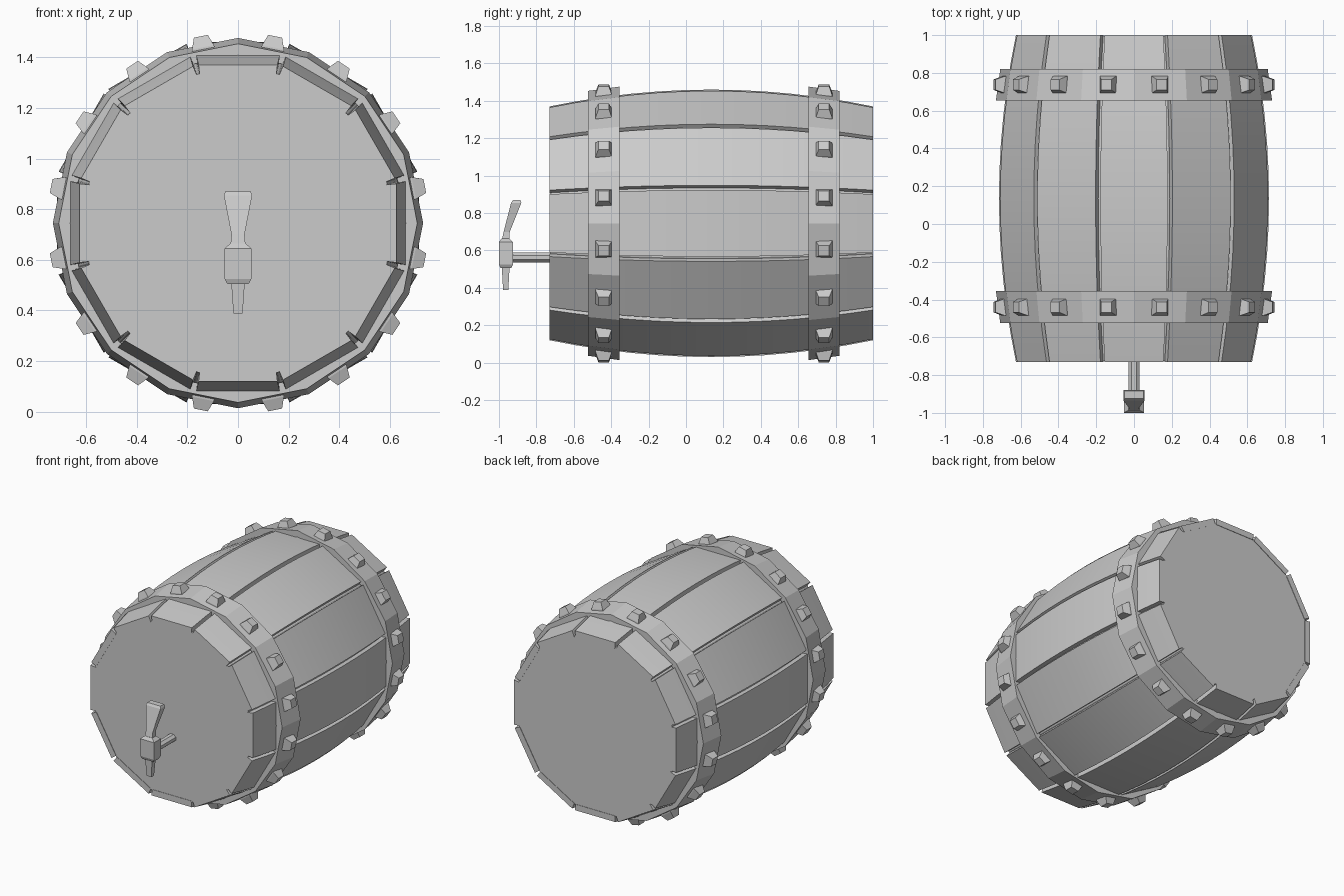
import bpy, bmesh, math
from mathutils import Vector

if "Cube" in bpy.data.objects:
    bpy.data.objects.remove(bpy.data.objects["Cube"])

CZ = 0.745            # barrel axis height
Y0, Y1 = -0.73, 1.0   # barrel ends
YM, HALF = (Y0 + Y1) / 2, (Y1 - Y0) / 2
SEG = 12


def loft(name, rings, closed=False, smooth=False):
    """Skin a list of equal-length point rings; cap the ends unless closed."""
    bm = bmesh.new()
    vs = [[bm.verts.new(p) for p in r] for r in rings]
    n = len(rings[0])
    pairs = list(zip(vs, vs[1:])) + ([(vs[-1], vs[0])] if closed else [])
    for a, b in pairs:
        for i in range(n):
            j = (i + 1) % n
            bm.faces.new((a[i], a[j], b[j], b[i]))
    if not closed:
        bm.faces.new(vs[0])
        bm.faces.new(vs[-1])
    bmesh.ops.recalc_face_normals(bm, faces=bm.faces)
    me = bpy.data.meshes.new(name)
    bm.to_mesh(me)
    bm.free()
    ob = bpy.data.objects.new(name, me)
    bpy.context.collection.objects.link(ob)
    if smooth:
        bpy.ops.object.select_all(action='DESELECT')
        ob.select_set(True)
        bpy.context.view_layer.objects.active = ob
        bpy.ops.object.shade_smooth_by_angle(angle=math.radians(12))
    return ob


def around(ang, t, y, r):
    """Point at radius r and tangent offset t on the side facing ang."""
    s, c = math.sin(ang), math.cos(ang)
    return Vector((r * s + t * c, y, CZ + r * c - t * s))


def bulge(y):
    return 0.715 - 0.09 * ((y - YM) / HALF) ** 2


def rect(x, ya, yb, z):
    return [(-x, ya, z), (x, ya, z), (x, yb, z), (-x, yb, z)]


# Twelve curved staves
ys = [Y0 + (Y1 - Y0) * i / SEG for i in range(SEG + 1)]
for k in range(12):
    a = k * math.tau / 12
    rings = []
    for y in ys:
        r = bulge(y)
        w = r * 0.249
        ri = r - 0.042
        rings.append([around(a, -w, y, r), around(a, w, y, r),
                      around(a, w * 0.97, y, ri), around(a, -w * 0.97, y, ri)])
    loft(f"stave_{k + 1}", rings, smooth=True)

# Inner body that closes the gaps and forms both heads
rings = []
for i, y in enumerate(ys):
    yy = y + (0.004 if i == 0 else -0.004 if i == SEG else 0)
    r = (bulge(y) - 0.036) / math.cos(math.pi / 12)
    rings.append([around((k + 0.5) * math.tau / 12, 0, yy, r) for k in range(12)])
loft("barrel_heads", rings, smooth=True)

# Two tapered hoops with sixteen studs each
for label, yo, yi in (("front", -0.525, -0.355), ("back", 0.82, 0.655)):
    ro, rn, th = 0.708, 0.731, 0.045
    loft(f"{label}_hoop",
         [[around(k * math.tau / 16, 0, y, r) for y, r in
           ((yo, ro), (yi, rn), (yi, rn - th), (yo, ro - th))] for k in range(16)],
         closed=True)
    ym = (yo + yi) / 2
    for k in range(16):
        a = (k + 0.5) * math.tau / 16
        rings = [[around(a, sx * h, ym + sy * h, r)
                  for sx, sy in ((-1, -1), (1, -1), (1, 1), (-1, 1))]
                 for r, h in ((0.69, 0.046), (0.708, 0.044), (0.752, 0.028))]
        loft(f"{label}_stud_{k + 1}", rings)

# Tap: pipe, valve body, spout and tilted handle
loft("tap_pipe", [[(0.032 * math.cos((i + .5) * math.tau / 8), y,
                    0.562 + 0.028 * math.sin((i + .5) * math.tau / 8))
                   for i in range(8)] for y in (-0.70, -0.95)])
loft("tap_body", [rect(0.042, -0.992, -0.935, 0.505), rect(0.053, -1.0, -0.925, 0.525),
                  rect(0.053, -1.0, -0.925, 0.645), rect(0.03, -0.985, -0.945, 0.665)])
loft("tap_spout", [rect(0.027, -0.985, -0.943, 0.515), rect(0.018, -0.978, -0.95, 0.388)])
loft("tap_handle", [rect(0.030, -0.985, -0.945, 0.655), rect(0.026, -0.975, -0.942, 0.70),
                    rect(0.056, -0.935, -0.88, 0.855), rect(0.050, -0.925, -0.885, 0.87)])
